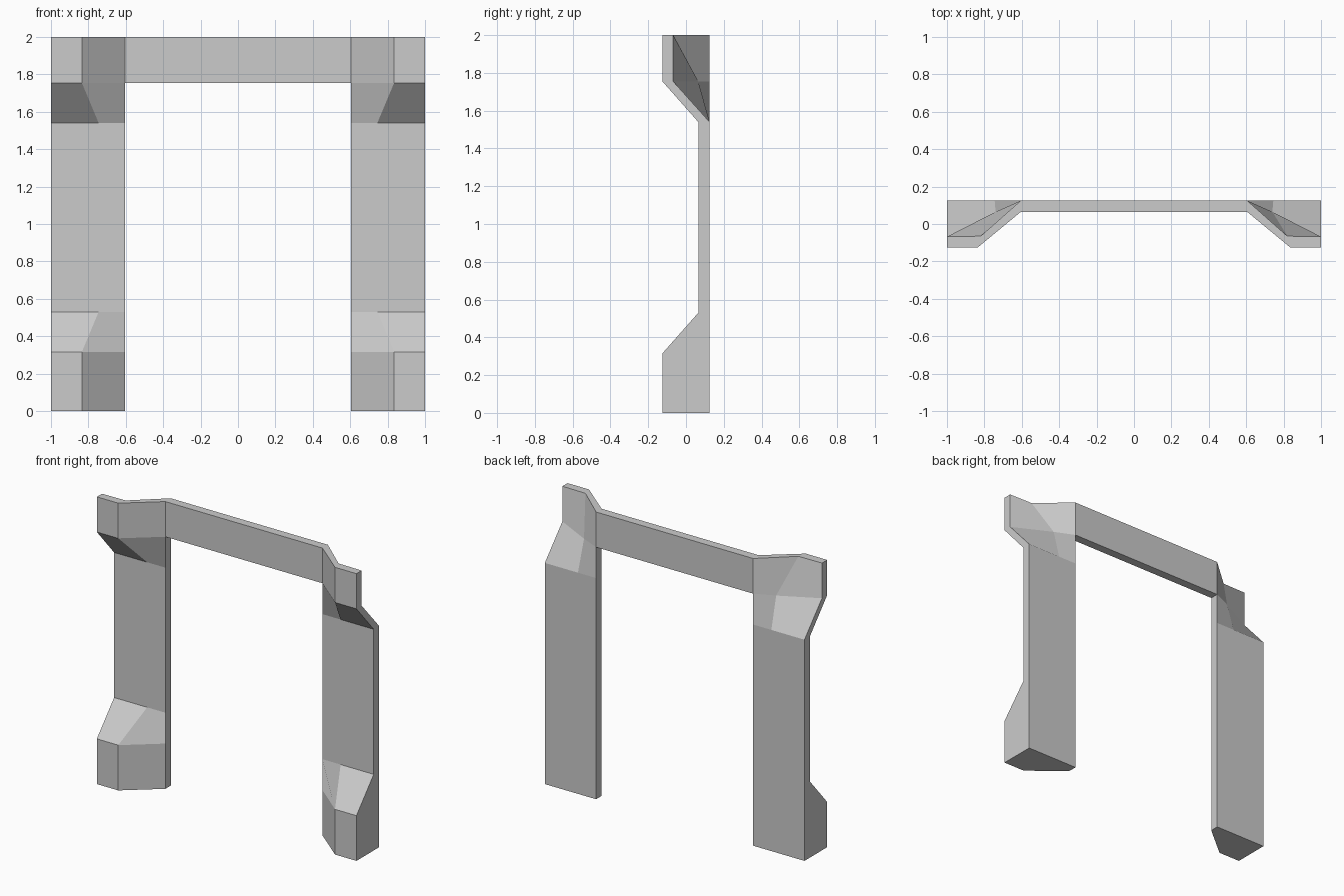
import bpy, bmesh

if "Cube" in bpy.data.objects:
    bpy.data.objects.remove(bpy.data.objects["Cube"])

END, INNER = 1.0, 0.605        # outer end and opening side of a post
FRONT, BACK, FACE = -0.125, 0.125, 0.065


def ring(z, front, back):
    """Cross-section of the post: front (outer, mid), back (mid, outer) points."""
    (fo, fm), (bm_, bo) = front, back
    pts = [(END, fo), fm, (INNER, FACE), (INNER, BACK), bm_, (END, bo)]
    return [(x, y, z) for x, y in pts]


thick = (FRONT, (0.835, FRONT))          # front bulging forward
flat = (FACE, (0.745, FACE))             # front flush with the beam
back_flat = ((0.745, BACK), BACK)
back_mid = ((0.74, 0.065), -0.068)       # hollow behind the upper bracket
back_top = ((0.82, -0.065), -0.068)

rings = [
    ring(0.0, thick, back_flat),
    ring(0.315, thick, back_flat),
    ring(0.53, flat, back_flat),
    ring(1.54, flat, back_flat),
    ring(1.755, thick, back_mid),
    ring(2.0, thick, back_top),
]

# Post: loft the cross-sections from the floor to the top
bm = bmesh.new()
rows = [[bm.verts.new(p) for p in r] for r in rings]
bm.faces.new(rows[0])
bm.faces.new(rows[-1])
beam_root = None
for low, high in zip(rows, rows[1:]):
    for i in range(6):
        j = (i + 1) % 6
        f = bm.faces.new((low[i], low[j], high[j], high[i]))
        if i == 2:
            beam_root = f                # last one is the topmost inner face

# Beam: extrude the top inner face to the centre line and leave it open
res = bmesh.ops.extrude_discrete_faces(bm, faces=[beam_root])
end = res["faces"][0]
for v in end.verts:
    v.co.x = 0.0
bmesh.ops.delete(bm, geom=[end], context='FACES_ONLY')
bmesh.ops.remove_doubles(bm, verts=bm.verts, dist=1e-5)
bmesh.ops.recalc_face_normals(bm, faces=bm.faces)

mesh = bpy.data.meshes.new("door_frame")
bm.to_mesh(mesh)
bm.free()
frame = bpy.data.objects.new("door_frame", mesh)
bpy.context.collection.objects.link(frame)

# Other half of the frame
mirror = frame.modifiers.new("mirror", 'MIRROR')
mirror.use_axis[0] = True
mirror.use_clip = True
